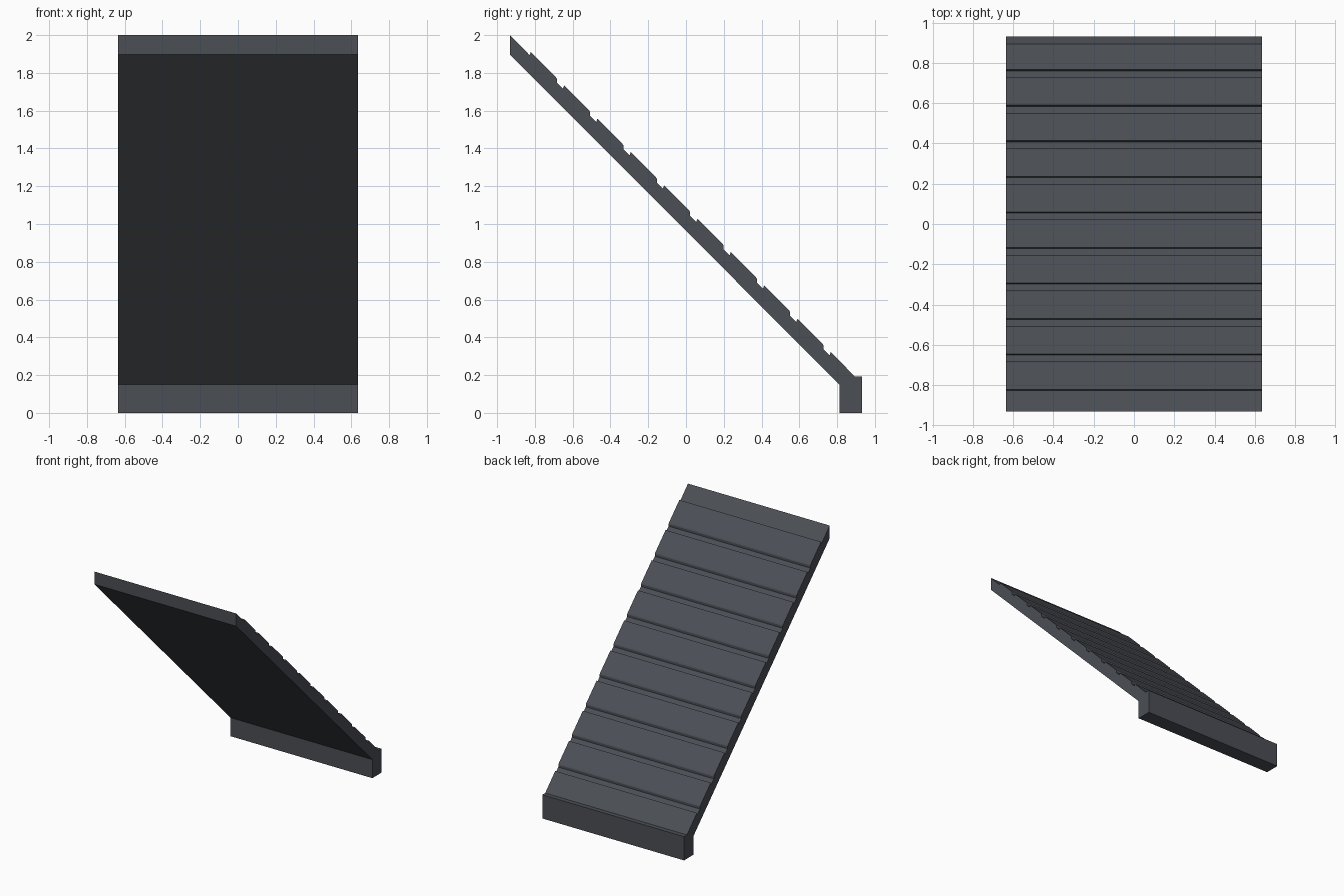
import bpy, bmesh

if "Cube" in bpy.data.objects:
    bpy.data.objects.remove(bpy.data.objects["Cube"])

HALF_W = 0.635          # half width along x
HALF_D = 0.932          # half depth along y
TILES = 10
PITCH = 0.1765          # spacing of tile rows along the 45 degree slope


def extrude_profile(name, profile, half_w):
    """Extrude a closed (y, z) profile symmetrically along x."""
    bm = bmesh.new()
    face = bm.faces.new([bm.verts.new((-half_w, y, z)) for y, z in profile])
    new = bmesh.ops.extrude_face_region(bm, geom=[face])["geom"]
    verts = [v for v in new if isinstance(v, bmesh.types.BMVert)]
    bmesh.ops.translate(bm, verts=verts, vec=(2 * half_w, 0, 0))
    bmesh.ops.recalc_face_normals(bm, faces=bm.faces)
    mesh = bpy.data.meshes.new(name)
    bm.to_mesh(mesh)
    bm.free()
    obj = bpy.data.objects.new(name, mesh)
    bpy.context.collection.objects.link(obj)
    return obj


# Underside of the slab and the fascia beam at the eave
profile = [(-HALF_D, 1.897), (0.812, 0.15), (0.812, 0.0),
           (HALF_D, 0.0), (HALF_D, 0.192), (0.895, 0.192)]

# Stepped tile rows: raised lip, sloping plank, small chamfer, drop to the slab
top = [(-HALF_D, 2.0)]
for i in range(TILES):
    y, z = -0.822 + i * PITCH, 1.91 - i * PITCH
    top += [(y - 0.006, z - 0.016), (y, z)]
    if i < TILES - 1:
        top += [(y + 0.133, z - 0.133), (y + 0.138, z - 0.141),
                (y + 0.138, z - 0.160)]
profile += reversed(top)

roof = extrude_profile("sloped_roof_panel", profile, HALF_W)

# Dark slate colour
slate = bpy.data.materials.new("dark_slate")
slate.diffuse_color = (0.07, 0.077, 0.09, 1.0)
slate.use_nodes = True
slate.node_tree.nodes["Principled BSDF"].inputs["Base Color"].default_value = slate.diffuse_color
roof.data.materials.append(slate)
